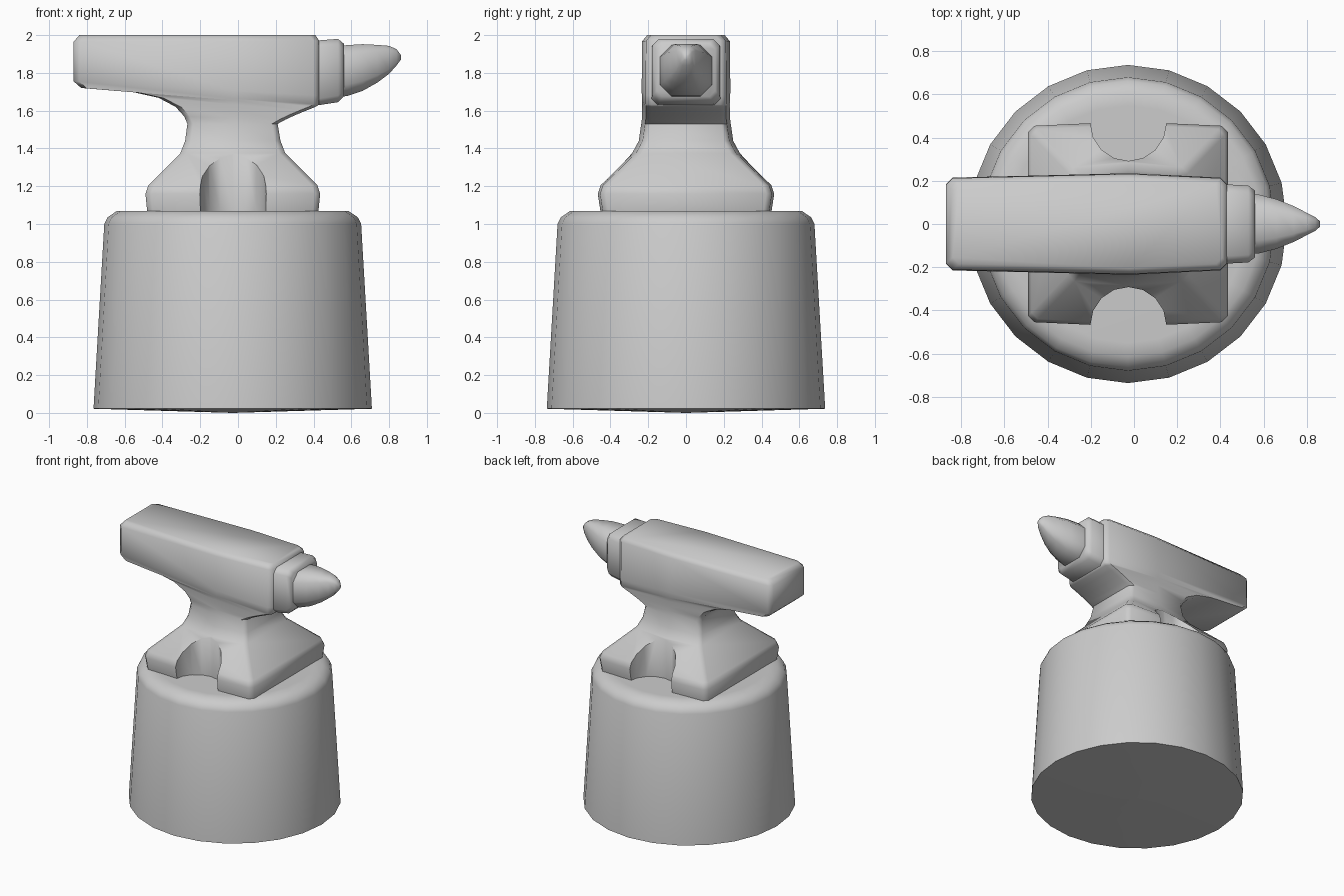
import bpy, bmesh, math

if "Cube" in bpy.data.objects:
    bpy.data.objects.remove(bpy.data.objects["Cube"])


def loft(name, rings):
    """Skin a stack of equal-length point rings and cap both ends."""
    bm = bmesh.new()
    vs = [[bm.verts.new(p) for p in ring] for ring in rings]
    n = len(vs[0])
    for a, b in zip(vs, vs[1:]):
        for i in range(n):
            j = (i + 1) % n
            bm.faces.new((a[i], a[j], b[j], b[i]))
    bm.faces.new(vs[0])
    bm.faces.new(vs[-1])
    bmesh.ops.recalc_face_normals(bm, faces=bm.faces)
    me = bpy.data.meshes.new(name)
    bm.to_mesh(me)
    bm.free()
    ob = bpy.data.objects.new(name, me)
    bpy.context.collection.objects.link(ob)
    return ob


def activate(ob):
    bpy.ops.object.select_all(action='DESELECT')
    ob.select_set(True)
    bpy.context.view_layer.objects.active = ob


def smooth(ob, angle=50):
    activate(ob)
    bpy.ops.object.shade_smooth_by_angle(angle=math.radians(angle))


def circle(r, z, n=24, cx=-0.028, cy=0.0):
    return [(cx + r * math.cos(2 * math.pi * i / n),
             cy + r * math.sin(2 * math.pi * i / n), z) for i in range(n)]


def body_ring(left, right, w, c=0.03, bulge=0.02):
    """Chamfered rectangle from left (x, z) to right (x, z), fuller in the middle."""
    (xl, zl), (xr, zr) = left, right

    def pt(x, y):
        return (x, y, zl + (zr - zl) * (x - xl) / (xr - xl))
    xm = (xl + xr) / 2 if xl > -0.5 else -0.02
    half = [(xl, w - c), (xl + c, w), (xm, w + bulge), (xr - c, w), (xr, w - c)]
    return [pt(x, y) for x, y in half] + [pt(x, -y) for x, y in reversed(half)]


def end_ring(x, w, z0, z1, c):
    """Chamfered rectangle facing along x."""
    return [(x, y, z) for y, z in (
        (-w + c, z0), (w - c, z0), (w, z0 + c), (w, z1 - c),
        (w - c, z1), (-w + c, z1), (-w, z1 - c), (-w, z0 + c))]


# Round tapered stump with a softened rim and a slightly pointed underside
stump = loft("stump", [circle(0.001, 0.0), circle(0.737, 0.022), circle(0.68, 1.0),
                       circle(0.663, 1.035), circle(0.615, 1.068), circle(0.55, 1.07)])
smooth(stump)

# Anvil body: feet, waist, overhanging heel and flat face in one skin
sections = [
    ((-0.48, 1.06), (0.425, 1.06), 0.44), ((-0.49, 1.16), (0.435, 1.16), 0.455),
    ((-0.475, 1.205), (0.42, 1.205), 0.44), ((-0.305, 1.375), (0.25, 1.375), 0.265),
    ((-0.28, 1.44), (0.225, 1.44), 0.23), ((-0.268, 1.53), (0.21, 1.53), 0.217),
    ((-0.285, 1.57), (0.25, 1.552), 0.213), ((-0.33, 1.62), (0.30, 1.575), 0.213),
    ((-0.42, 1.668), (0.36, 1.60), 0.213), ((-0.55, 1.697), (0.41, 1.62), 0.213),
    ((-0.83, 1.72), (0.43, 1.632), 0.213), ((-0.87, 1.755), (0.43, 1.68), 0.215),
    ((-0.87, 1.965), (0.43, 1.97), 0.212), ((-0.84, 2.0), (0.41, 2.0), 0.185),
]
body = loft("anvil_body", [body_ring(*s) for s in sections])

# Rounded notches between the feet, front and back
for side in (-1, 1):
    cut = loft("notch_cutter", [circle(0.176, z, 16, -0.026, side * 0.468) for z in (0.95, 1.6)])
    cut.hide_render = True
    activate(body)
    mod = body.modifiers.new("notch", 'BOOLEAN')
    mod.operation = 'DIFFERENCE'
    mod.solver = 'EXACT'
    mod.object = cut
    bpy.ops.object.modifier_apply(modifier=mod.name)
    bpy.data.objects.remove(cut)
smooth(body)

# Stepped block between face and horn
collar = loft("collar", [end_ring(0.40, 0.185, 1.625, 1.97, 0.035),
                         end_ring(0.53, 0.178, 1.645, 1.98, 0.035),
                         end_ring(0.56, 0.155, 1.675, 1.955, 0.03)])
smooth(collar)

# Horn tapering to an upturned blunt tip
horn = loft("horn", [end_ring(x, w, z0, z1, min(w, (z1 - z0) / 2) * 0.45) for x, w, z0, z1 in (
    (0.53, 0.138, 1.672, 1.943), (0.58, 0.136, 1.678, 1.947), (0.66, 0.115, 1.705, 1.952),
    (0.74, 0.083, 1.75, 1.948), (0.80, 0.052, 1.795, 1.943), (0.84, 0.032, 1.84, 1.925),
    (0.862, 0.012, 1.87, 1.895))])
smooth(horn)
